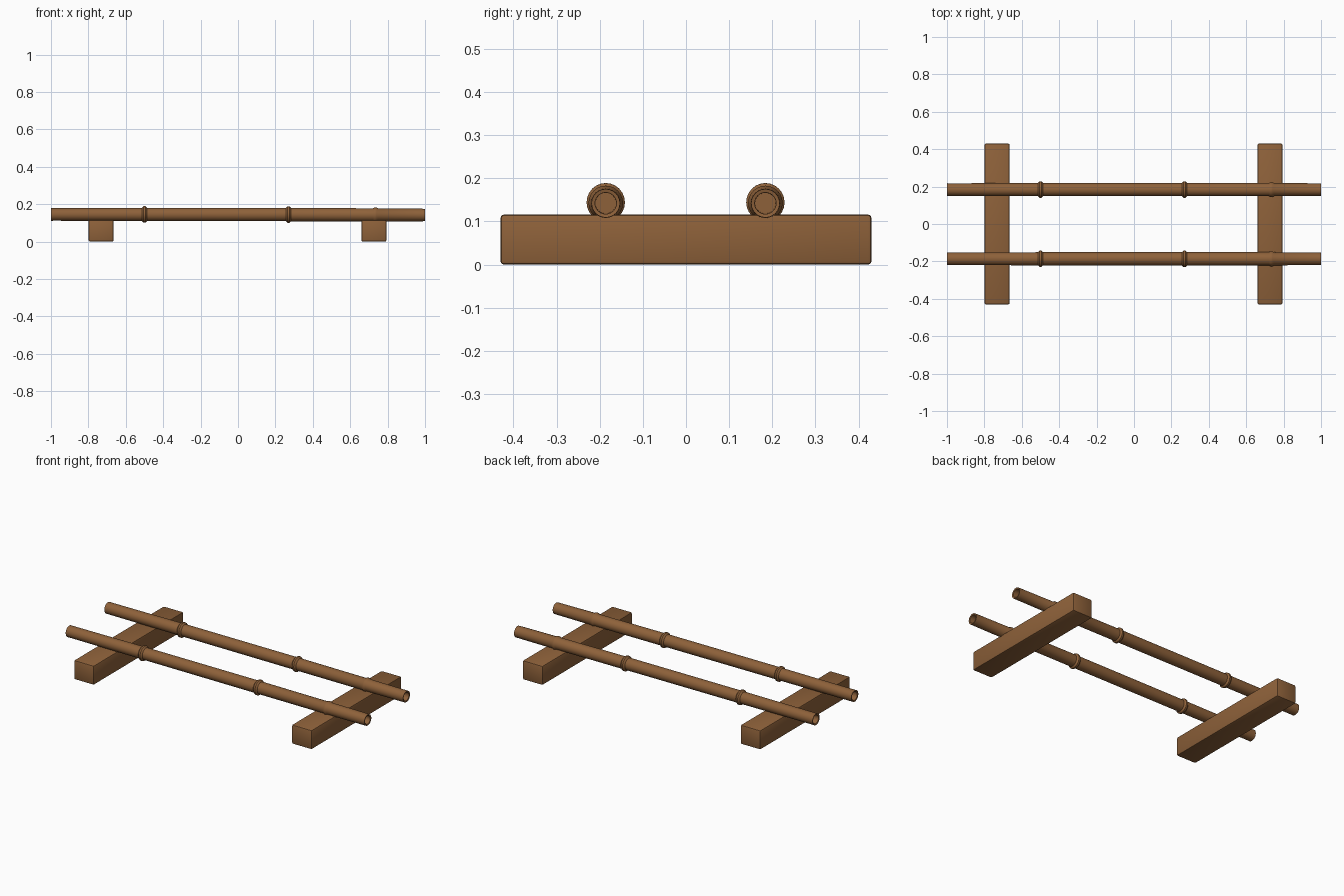
import bpy, bmesh, math
from mathutils import Vector

if "Cube" in bpy.data.objects:
    bpy.data.objects.remove(bpy.data.objects["Cube"])

wood = bpy.data.materials.new("brown wood")
wood.diffuse_color = (0.27, 0.12, 0.042, 1)
wood.use_nodes = True
wood.node_tree.nodes["Principled BSDF"].inputs["Base Color"].default_value = wood.diffuse_color


def finish(bm, name, angle):
    bmesh.ops.recalc_face_normals(bm, faces=bm.faces)
    me = bpy.data.meshes.new(name)
    bm.to_mesh(me)
    bm.free()
    ob = bpy.data.objects.new(name, me)
    bpy.context.collection.objects.link(ob)
    me.materials.append(wood)
    bpy.ops.object.select_all(action='DESELECT')
    ob.select_set(True)
    bpy.context.view_layer.objects.active = ob
    bpy.ops.object.shade_smooth_by_angle(angle=math.radians(angle))
    return ob


# Bevelled support beams
def beam(name, x):
    bm = bmesh.new()
    bmesh.ops.create_cube(bm, size=1)
    for v in bm.verts:
        v.co = Vector((x + v.co.x * 0.134, v.co.y * 0.86, 0.059 + v.co.z * 0.116))
        v.co.z = max(0, v.co.z - 0.001)
    bmesh.ops.bevel(bm, geom=bm.edges[:], offset=0.008, segments=2, profile=0.5, affect='EDGES')
    finish(bm, name, 30)


# Bamboo pole: profile (x, radius) spun round its axis, hollow at both ends
def node(x, r, h):
    return [(x - 0.014, r), (x - 0.005, r + h), (x + 0.005, r + h), (x + 0.014, r)]


def pole(name, y, sides=24):
    prof = ([(-0.93, 0.0), (-0.93, 0.025), (-0.998, 0.026), (-1.0, 0.034), (-0.985, 0.0335)]
            + node(-0.5, 0.035, 0.009) + node(0.27, 0.0355, 0.009) + node(0.735, 0.035, 0.005)
            + [(0.985, 0.0335), (1.0, 0.033), (0.998, 0.025), (0.93, 0.024), (0.93, 0.0)])
    bm = bmesh.new()
    rings = []
    for x, r in prof:
        z = 0.145 - 0.003 * max(0, x)   # slight droop to the right
        if r == 0:
            rings.append([bm.verts.new((x, y, z))] * sides)
        else:
            rings.append([bm.verts.new((x, y + r * math.cos(2 * math.pi * i / sides),
                                        z + r * math.sin(2 * math.pi * i / sides)))
                          for i in range(sides)])
    for a, b in zip(rings, rings[1:]):
        for i in range(sides):
            j = (i + 1) % sides
            bm.faces.new(list(dict.fromkeys((a[i], a[j], b[j], b[i]))))
    finish(bm, name, 40)


beam("left_beam", -0.732)
beam("right_beam", 0.727)
pole("front_pole", -0.186)
pole("back_pole", 0.184)
